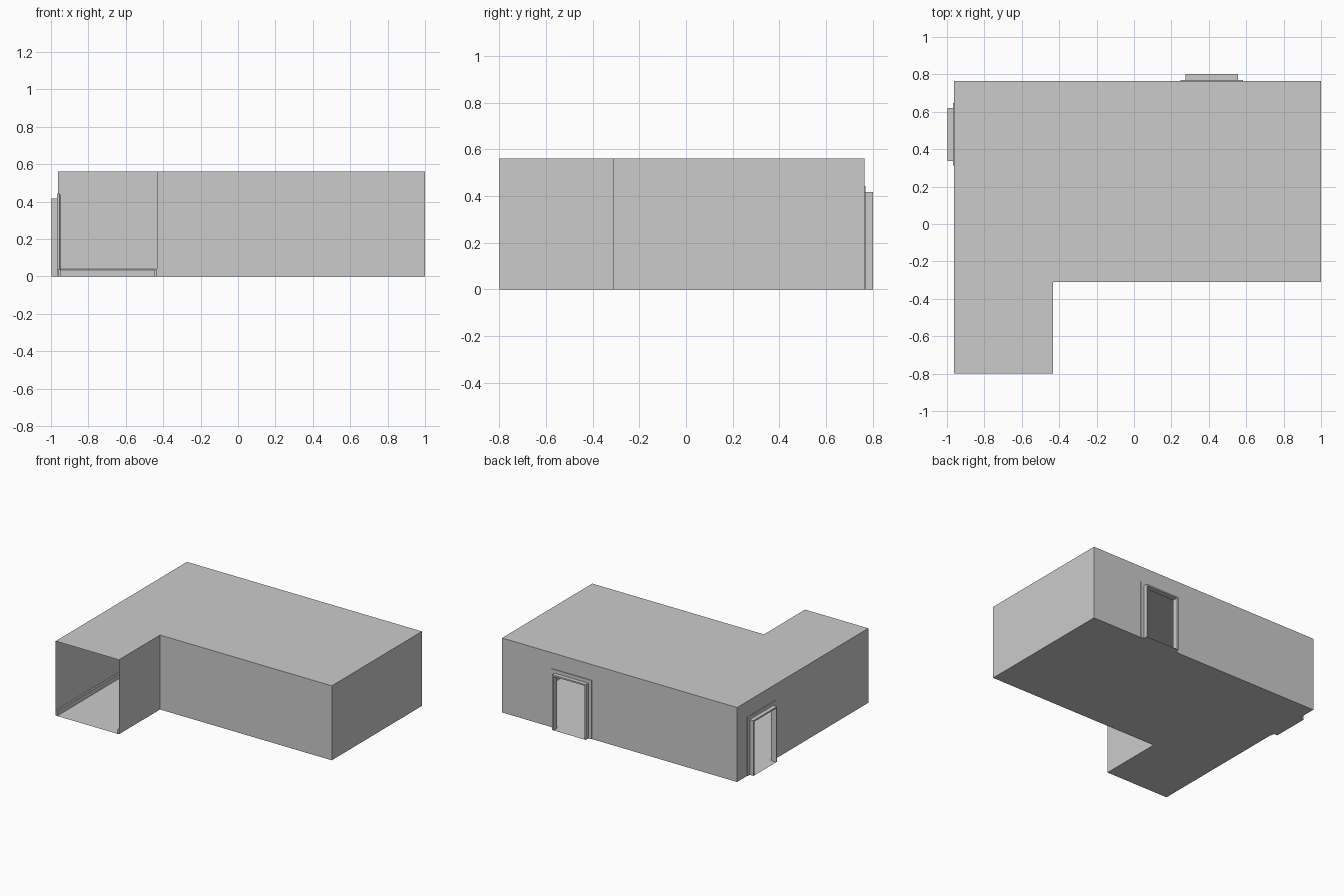
import bpy, bmesh
from mathutils import Matrix, Vector

if "Cube" in bpy.data.objects:
    bpy.data.objects.remove(bpy.data.objects["Cube"])

# Room extents
XL, XR, XN = -0.962, 1.0, -0.434      # left wall, right wall, wing's right wall
YF, YN, YB = -0.8, -0.31, 0.765       # open wing end, notch wall, back wall
H = 0.562
# Door opening sizes
HOLE, HOLE_H = 0.141, 0.417           # half width / height at the wall
CLEAR, CLEAR_H = 0.130, 0.406         # half width / height inside the jamb
TRIM, TRIM_H = 0.167, 0.450           # outer edge of the architrave
DEPTH = 0.036
BACK_C, LEFT_C = 0.416, 0.479         # door centres along their walls


def make_object(name, bm, recalc=True):
    if recalc:
        bmesh.ops.recalc_face_normals(bm, faces=bm.faces[:])
    me = bpy.data.meshes.new(name)
    bm.to_mesh(me)
    bm.free()
    ob = bpy.data.objects.new(name, me)
    bpy.context.collection.objects.link(ob)
    return ob


def sweep(name, path, profile, matrix=Matrix()):
    """Sweep a closed (left offset, depth) profile along a mitred 2D path."""
    pts = [Vector(p) for p in path]
    normals = []
    for a, b in zip(pts, pts[1:]):
        d = (b - a).normalized()
        normals.append(Vector((-d.y, d.x)))
    bm = bmesh.new()
    rings = []
    for i, p in enumerate(pts):
        n0, n1 = normals[max(i - 1, 0)], normals[min(i, len(normals) - 1)]
        m = (n0 + n1) / (1 + n0.dot(n1))
        rings.append([bm.verts.new(matrix @ Vector((*(p + m * o), z)))
                      for o, z in profile])
    k = len(profile)
    for r, s in zip(rings, rings[1:]):
        for j in range(k):
            bm.faces.new((r[j], r[(j + 1) % k], s[(j + 1) % k], s[j]))
    bm.faces.new(rings[0])
    bm.faces.new(rings[-1])
    return make_object(name, bm)


def sheet(name, points):
    bm = bmesh.new()
    bm.faces.new([bm.verts.new(p) for p in points])
    return make_object(name, bm, False)


def wall(name, a, b, door=None):
    """Thin wall from a to b; door is the centre distance from a."""
    a, b = Vector((*a, 0)), Vector((*b, 0))
    d = (b - a).normalized()
    up = Vector((0, 0, 1))
    pts = [a]
    if door is not None:
        for s, z in ((-HOLE, 0), (-HOLE, HOLE_H), (HOLE, HOLE_H), (HOLE, 0)):
            pts.append(a + d * (door + s) + up * z)
    pts += [b, b + up * H, a + up * H]
    return sheet(name, pts)


# Floor with doorway sills, and ceiling
floor_pts = [(XL, YF), (XN, YF), (XN, YN), (XR, YN), (XR, YB),
             (BACK_C + HOLE, YB), (BACK_C + HOLE, YB + DEPTH),
             (BACK_C - HOLE, YB + DEPTH), (BACK_C - HOLE, YB), (XL, YB),
             (XL, LEFT_C + HOLE), (XL - DEPTH, LEFT_C + HOLE),
             (XL - DEPTH, LEFT_C - HOLE), (XL, LEFT_C - HOLE)]
sheet("floor", [(x, y, 0) for x, y in floor_pts])
sheet("ceiling", [(x, y, H) for x, y in ((XL, YF), (XN, YF), (XN, YN),
                                         (XR, YN), (XR, YB), (XL, YB))])

# Walls; the front end of the wing stays open
wall("wing_right_wall", (XN, YF), (XN, YN))
wall("front_wall", (XN, YN), (XR, YN))
wall("right_wall", (XR, YN), (XR, YB))
wall("back_wall", (XR, YB), (XL, YB), XR - BACK_C)
wall("left_wall", (XL, YB), (XL, YF), YB - LEFT_C)

# Skirting boards, broken at the doors
skirting = [(0, 0), (0.012, 0), (0.012, 0.034), (0.007, 0.04), (0, 0.04)]
sweep("skirting_right", [(XN, YF), (XN, YN), (XR, YN), (XR, YB),
                         (BACK_C + TRIM, YB)], skirting)
sweep("skirting_corner", [(BACK_C - TRIM, YB), (XL, YB),
                          (XL, LEFT_C + TRIM)], skirting)
sweep("skirting_left", [(XL, LEFT_C - TRIM), (XL, YF)], skirting)

# Door frames: local x along the wall, local y up, local z out of the wall
back_m = Matrix(((-1, 0, 0, BACK_C), (0, 0, 1, YB), (0, 1, 0, 0), (0, 0, 0, 1)))
left_m = Matrix(((0, 0, -1, XL), (-1, 0, 0, LEFT_C), (0, 1, 0, 0), (0, 0, 0, 1)))
opening = [(-CLEAR, 0), (-CLEAR, CLEAR_H), (CLEAR, CLEAR_H), (CLEAR, 0)]
t, w = HOLE - CLEAR, TRIM - CLEAR
jamb = [(0, -0.006), (t, -0.006), (t, DEPTH), (0, DEPTH)]
architrave = [(0.005, -0.012), (w - 0.006, -0.012), (w, -0.008),
              (w, 0.005), (0.005, 0.005)]
for side, m in (("back", back_m), ("left", left_m)):
    sweep(side + "_door_jamb", opening, jamb, m)
    sweep(side + "_door_architrave", opening, architrave, m)
